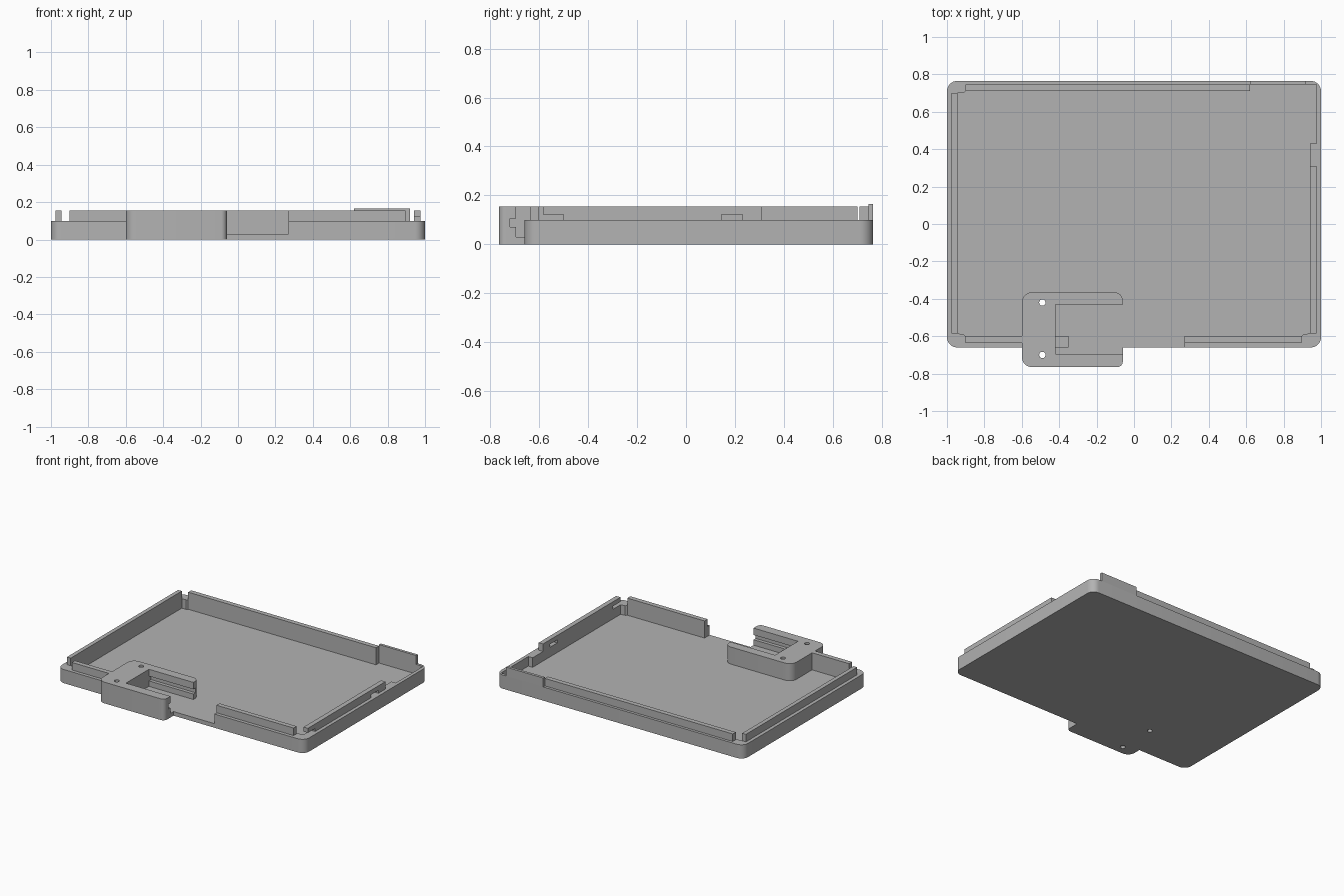
import bpy, bmesh, math

if "Cube" in bpy.data.objects:
    bpy.data.objects.remove(bpy.data.objects["Cube"])

grey = bpy.data.materials.new("plain grey")
grey.diffuse_color = (0.45, 0.45, 0.45, 1)
grey.use_nodes = True
grey.node_tree.nodes["Principled BSDF"].inputs["Base Color"].default_value = grey.diffuse_color


def rounded(x0, y0, x1, y1, radii, n=8):
    """Rectangle outline; radii in order front-left, front-right, back-right, back-left."""
    pts = []
    corners = [(x0, y0, 1, 1), (x1, y0, -1, 1), (x1, y1, -1, -1), (x0, y1, 1, -1)]
    for i, ((x, y, sx, sy), r) in enumerate(zip(corners, radii)):
        for k in range(n + 1):
            a = math.pi * (1 + i / 2) + math.pi / 2 * k / n
            pts.append((x + sx * r + r * math.cos(a), y + sy * r + r * math.sin(a)))
    return pts


def prism(name, pts, z0, z1):
    bm = bmesh.new()
    face = bm.faces.new([bm.verts.new((x, y, z0)) for x, y in pts])
    out = bmesh.ops.extrude_face_region(bm, geom=[face])["geom"]
    bmesh.ops.translate(bm, vec=(0, 0, z1 - z0),
                        verts=[v for v in out if isinstance(v, bmesh.types.BMVert)])
    bmesh.ops.recalc_face_normals(bm, faces=bm.faces)
    me = bpy.data.meshes.new(name)
    bm.to_mesh(me)
    bm.free()
    me.materials.append(grey)
    ob = bpy.data.objects.new(name, me)
    bpy.context.collection.objects.link(ob)
    return ob


def box(name, x0, x1, y0, y1, z0, z1):
    return prism(name, [(x0, y0), (x1, y0), (x1, y1), (x0, y1)], z0, z1)


def cut(ob, *cutters):
    bpy.context.view_layer.objects.active = ob
    for c in cutters:
        m = ob.modifiers.new("cut", "BOOLEAN")
        m.operation, m.solver, m.object = "DIFFERENCE", "EXACT", c
        bpy.ops.object.modifier_apply(modifier=m.name)
    for c in cutters:
        bpy.data.objects.remove(c)


def screw_hole(y):
    ring = [(-0.49 + 0.017 * math.cos(a), y + 0.017 * math.sin(a))
            for a in (math.tau * k / 24 for k in range(24))]
    return prism("hole_cutter", ring, -0.1, 0.3)


FLOOR, RIM, TOP = 0.03, 0.10, 0.155

# Tray with stepped pocket, front opening and a screw hole
tray = prism("tray", rounded(-1, -0.66, 1, 0.765, [0.055] * 4), 0, RIM)
pocket = [(-0.945, -0.585), (-0.91, -0.59), (-0.90, -0.60), (0.895, -0.60), (0.905, -0.59),
          (0.94, -0.585), (0.94, 0.43), (0.975, 0.43), (0.975, 0.745), (0.62, 0.745),
          (0.62, 0.71), (-0.90, 0.71), (-0.91, 0.70), (-0.945, 0.70)]
cut(tray, prism("pocket_cutter", pocket, FLOOR, 0.3),
    box("opening_cutter", -0.35, 0.27, -0.8, -0.5, FLOOR, 0.3),
    screw_hole(-0.42))

# Connector block with open slot, side grooves and two screw holes
block = prism("connector_block", rounded(-0.6, -0.765, -0.06, -0.365, [0.055, 0.03, 0.045, 0.055]), 0, TOP)
cut(block, box("slot_cutter", -0.42, 0.1, -0.695, -0.43, FLOOR, 0.3),
    box("groove_cutter", -0.42, 0.1, -0.72, -0.405, 0.07, 0.105),
    screw_hole(-0.42), screw_hole(-0.70))

# Raised lips on the rim
box("left_lip", -0.975, -0.945, -0.585, 0.70, RIM, TOP)
box("back_lip", -0.90, 0.62, 0.71, 0.745, RIM, TOP)
box("front_left_lip", -0.90, -0.59, -0.635, -0.60, RIM, TOP)
box("front_right_lip", 0.27, 0.895, -0.635, -0.60, RIM, TOP)
right_lip = box("right_lip", 0.94, 0.975, -0.585, 0.31, RIM, TOP)

# Two low notches under the right lip
cut(right_lip, *[box("notch_cutter", 0.9, 1.1, y, y + 0.085, 0.05, 0.122) for y in (-0.586, 0.145)])

# Tall tab on the back rim
box("back_tab", 0.62, 0.92, 0.745, 0.765, RIM, 0.165)

# Smooth the rounded corners, keep hard edges
for ob in bpy.context.collection.objects:
    ob.select_set(True)
bpy.context.view_layer.objects.active = tray
bpy.ops.object.shade_smooth_by_angle(angle=math.radians(30))
